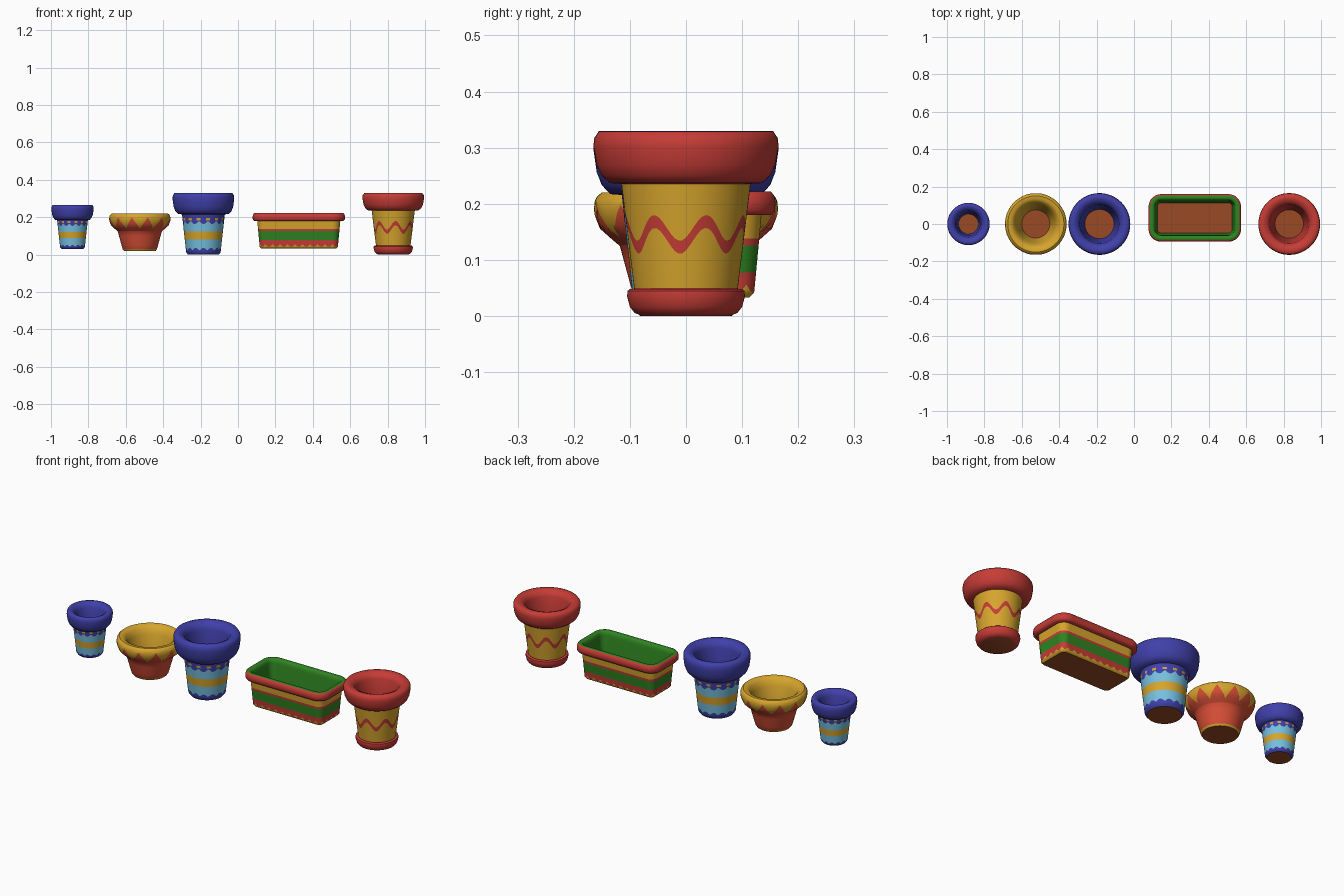
import bpy, bmesh, math

if "Cube" in bpy.data.objects:
    bpy.data.objects.remove(bpy.data.objects["Cube"])

# ---- colours ----
def srgb(*c):
    return tuple(((v / 255 + 0.055) / 1.055) ** 2.4 for v in c) + (1,)

MATS = {}
for cname, col in {"red": (198, 60, 54), "blue": (64, 64, 170), "yellow": (215, 165, 45),
                   "green": (47, 132, 33), "light_blue": (118, 192, 222),
                   "terracotta": (215, 78, 54), "brown": (155, 74, 37)}.items():
    MATS[cname] = bpy.data.materials.new(cname)
    MATS[cname].diffuse_color = srgb(*col)
NAMES = list(MATS)

# ---- outlines: lists of (core x, core y, normal x, normal y) ----
def circle(n):
    return [(0, 0, math.cos(2 * math.pi * i / n), math.sin(2 * math.pi * i / n)) for i in range(n)]

def rounded_rect(ax, ay, step, arc):
    pts = []
    corners = [(ax, -ay), (ax, ay), (-ax, ay), (-ax, -ay)]
    for k, (cx, cy) in enumerate(corners):
        for i in range(arc):
            a = -math.pi / 2 + (k + i / arc) * math.pi / 2
            pts.append((cx, cy, math.cos(a), math.sin(a)))
        nx, ny = corners[(k + 1) % 4]
        m = round(math.hypot(nx - cx, ny - cy) / step)
        a = k * math.pi / 2
        for i in range(m):
            t = i / m
            pts.append((cx + (nx - cx) * t, cy + (ny - cy) * t, math.cos(a), math.sin(a)))
    return pts

# ---- skin rows of (radius, z) per outline point ----
def skin(name, loc, path, rows, colours, bottom=False, top=False, angle=40):
    n = len(path)
    bm = bmesh.new()
    rings = []
    for row in rows:
        rings.append([bm.verts.new((cx + nx * r, cy + ny * r, z))
                      for (cx, cy, nx, ny), (r, z) in zip(path, row)])
    for a, b, c in zip(rings, rings[1:], colours):
        for i in range(n):
            j = (i + 1) % n
            f = bm.faces.new((a[i], a[j], b[j], b[i]))
            f.material_index = NAMES.index(c((i + 0.5) / n) if callable(c) else c)
    if bottom:
        bm.faces.new(rings[0][::-1]).material_index = NAMES.index("brown")
    if top:
        bm.faces.new(rings[-1]).material_index = NAMES.index("brown")
    me = bpy.data.meshes.new(name)
    bm.to_mesh(me)
    bm.free()
    for m in MATS.values():
        me.materials.append(m)
    ob = bpy.data.objects.new(name, me)
    ob.location = (loc[0], loc[1], 0)
    bpy.context.collection.objects.link(ob)
    bpy.ops.object.select_all(action='DESELECT')
    ob.select_set(True)
    bpy.context.view_layer.objects.active = ob
    bpy.ops.object.shade_smooth_by_angle(angle=math.radians(angle))

def lathe(name, loc, path, profile, colours, **kw):
    if isinstance(colours, str):
        colours = [colours] * (len(profile) - 1)
    skin(name, loc, path, [[p] * len(path) for p in profile], colours, **kw)

# painted wall: bands are (upper edge, colour); an edge may be a function round the wall
def painted(name, loc, path, profile, bands, sub=4):
    def radius(z):
        for (r0, z0), (r1, z1) in zip(profile, profile[1:]):
            if z <= z1:
                return r0 + (r1 - r0) * (z - z0) / (z1 - z0)
        return profile[-1][0]
    n = len(path)
    level = lambda e: [e(i / n) if callable(e) else e for i in range(n)]
    lo = level(profile[0][1])
    rows, cols = [[(radius(z), z) for z in lo]], []
    for edge, col in bands:
        hi = level(edge)
        for j in range(1, sub + 1):
            zs = [l + (h - l) * j / sub for l, h in zip(lo, hi)]
            rows.append([(radius(z), z) for z in zs])
            cols.append(col)
        lo = hi
    skin(name, loc, path, rows, cols, bottom=True)

def scallop(z, a, n):
    return lambda u: z + a * abs(math.sin(math.pi * n * u))

def dots(u):
    return "yellow" if math.cos(2 * math.pi * 14 * u) > 0.3 else "blue"

def rim(name, loc, path, r, z0, z1, body, inner, floor_r, floor_z, colour):
    h = z1 - z0
    lathe(name, loc, path, [
        (body - .01, z0), (r * .82, z0 + h * .02), (r * .91, z0 + h * .16), (r * .965, z0 + h * .36),
        (r, z0 + h * .72), (r * .99, z0 + h * .88), (r * .94, z1), (r * .82, z1),
        (inner + .008, z1 - h * .1), (inner, z1 - h * .3), (inner - .008, z0), (floor_r, floor_z)],
        colour, top=True, angle=60)

ROUND = circle(96)

# ---- blue pots, small and large ----
SMALL, LARGE = (-.885, 0), (-.185, 0)
painted("small_blue_pot_body", SMALL, ROUND,
        [(.058, .03), (.066, .04), (.084, .2)],
        [(scallop(.042, .01, 14), "blue"), (.088, "light_blue"), (.12, "yellow"),
         (scallop(.168, -.014, 14), "light_blue"), (.17, "blue"), (.18, dots), (.2, "blue")])
rim("small_blue_pot_rim", SMALL, ROUND, .113, .185, .266, .084, .070, .053, .045, "blue")
painted("large_blue_pot_body", LARGE, ROUND,
        [(.082, 0), (.092, .012), (.116, .23)],
        [(scallop(.022, .014, 14), "blue"), (.08, "light_blue"), (.123, "yellow"),
         (scallop(.182, -.018, 14), "light_blue"), (.184, "blue"), (.196, dots), (.23, "blue")])
rim("large_blue_pot_rim", LARGE, ROUND, .165, .215, .33, .116, .105, .078, .02, "blue")

# ---- yellow bowl pot with terracotta triangles ----
BOWL = (-.525, 0)
def triangles(u):
    t = (u * 12) % 1
    return .14 + .058 * (1 - abs(2 * t - 1))
painted("bowl_pot_body", BOWL, ROUND,
        [(.085, .02), (.092, .03), (.118, .125), (.13, .135), (.153, .155),
         (.163, .18), (.165, .2), (.158, .214), (.15, .22)],
        [(.029, "yellow"), (.125, "terracotta"), (.138, "terracotta"),
         (triangles, "terracotta"), (.205, "yellow"), (.22, "yellow")])
lathe("bowl_pot_inside", BOWL, ROUND,
      [(.15, .22), (.132, .219), (.118, .208), (.105, .18), (.09, .11), (.075, .04)],
      "yellow", top=True, angle=60)

# ---- rectangular planter ----
PLANTER = (.325, .0325)
RECT = rounded_rect(.18, .06, .005, 12)
painted("planter_body", PLANTER, RECT,
        [(.02, .033), (.029, .042), (.043, .19)],
        [(scallop(.056, -.013, 30), "yellow"), (.078, "red"),
         (.126, "green"), (.138, "red"), (.19, "yellow")])
lathe("planter_rim", PLANTER, RECT,
      [(.038, .18), (.059, .18), (.066, .188), (.067, .202), (.065, .214), (.059, .222),
       (.042, .222), (.035, .214), (.032, .2), (.02, .05)],
      ["red"] * 5 + ["green"] * 4, top=True, angle=60)

# ---- red and yellow pot with a wavy stripe ----
WAVY = (.83, 0)
def wave(z):
    return lambda u: z - .023 * math.cos(7 * (2 * math.pi * u + .105))
painted("wavy_pot_body", WAVY, ROUND,
        [(.09, .03), (.117, .25)],
        [(.05, "red"), (wave(.134), "yellow"), (wave(.157), "red"), (.25, "yellow")])
rim("wavy_pot_rim", WAVY, ROUND, .165, .235, .329, .117, .105, .075, .02, "red")
lathe("wavy_pot_base", WAVY, ROUND,
      [(.079, 0), (.092, .006), (.1, .016), (.105, .035), (.104, .045), (.1, .048), (.09, .048)],
      "red", bottom=True)

for m in bpy.data.materials:
    if m.users and not m.is_grease_pencil:
        m.use_nodes = True
        m.node_tree.nodes["Principled BSDF"].inputs["Base Color"].default_value = m.diffuse_color
